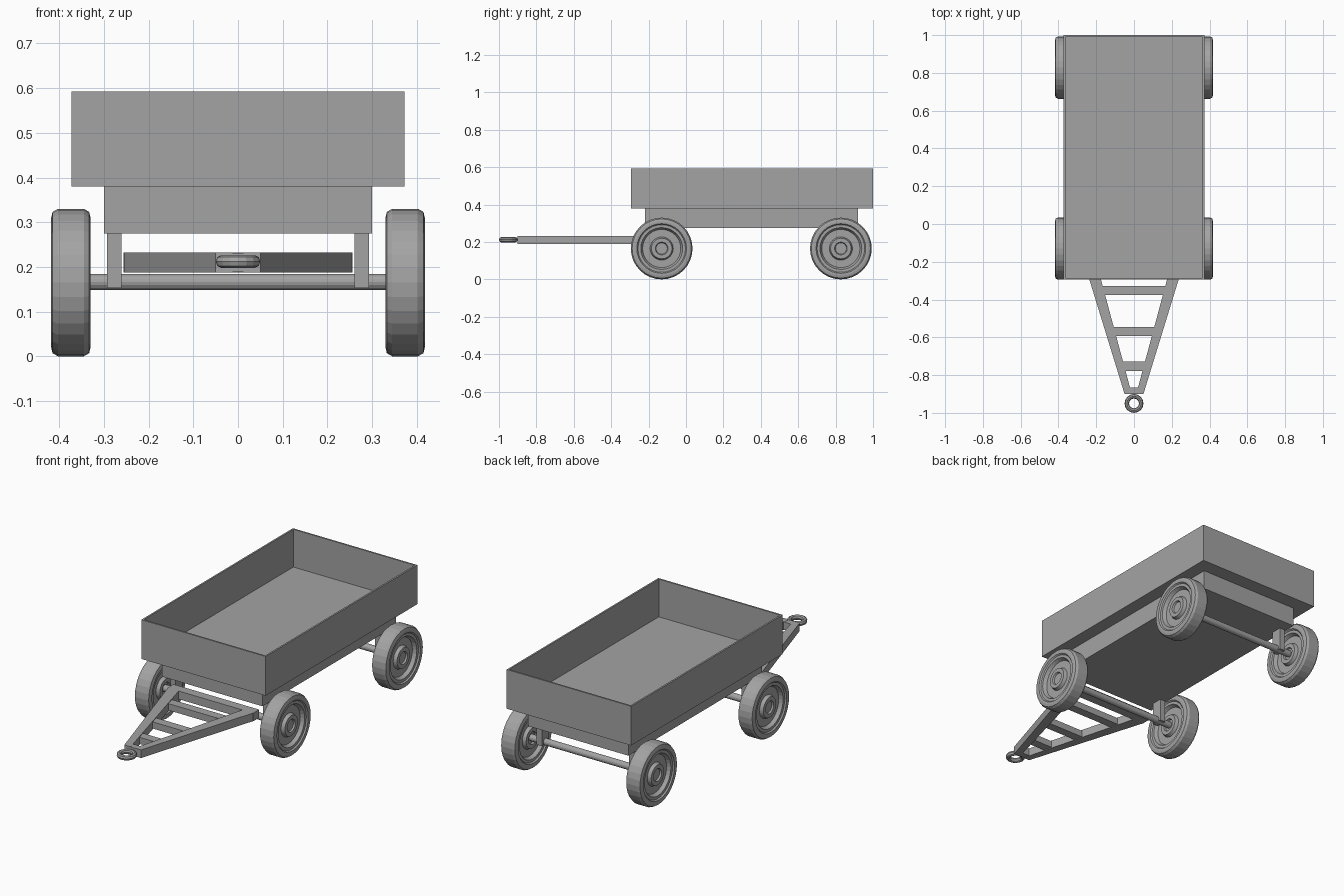
import bpy
import bmesh
from math import pi, cos, sin

if "Cube" in bpy.data.objects:
    bpy.data.objects.remove(bpy.data.objects["Cube"], do_unlink=True)

grey = bpy.data.materials.new("plain grey")
grey.use_nodes = True
colour = (0.37, 0.37, 0.37, 1)
grey.diffuse_color = colour
grey.node_tree.nodes["Principled BSDF"].inputs["Base Color"].default_value = colour


def finish(name, bm):
    bmesh.ops.recalc_face_normals(bm, faces=bm.faces[:])
    mesh = bpy.data.meshes.new(name)
    bm.to_mesh(mesh)
    bm.free()
    mesh.materials.append(grey)
    obj = bpy.data.objects.new(name, mesh)
    bpy.context.collection.objects.link(obj)
    return obj


def prism(name, outline, z0, z1):
    """Upright solid over an xy outline."""
    bm = bmesh.new()
    base = bm.faces.new([bm.verts.new((x, y, z0)) for x, y in outline])
    top = bmesh.ops.extrude_face_region(bm, geom=[base], use_keep_orig=True)["geom"]
    for v in top:
        if isinstance(v, bmesh.types.BMVert):
            v.co.z = z1
    return finish(name, bm)


def box(name, x0, x1, y0, y1, z0, z1):
    return prism(name, [(x0, y0), (x1, y0), (x1, y1), (x0, y1)], z0, z1)


def lathe(name, profile, centre, steps, axis, closed=False):
    """Turn (along, radius) points about the x or z axis."""
    bm = bmesh.new()
    rings = []
    for i in range(steps):
        a = 2 * pi * i / steps
        ring = []
        for along, r in profile:
            c, s = r * cos(a), r * sin(a)
            co = (along, c, s) if axis == "x" else (c, s, along)
            ring.append(bm.verts.new(co))
        rings.append(ring)
    n = len(profile)
    for i in range(steps):
        a, b = rings[i], rings[(i + 1) % steps]
        for j in range(n if closed else n - 1):
            k = (j + 1) % n
            bm.faces.new((a[j], a[k], b[k], b[j]))
    if not closed:
        bm.faces.new([r[0] for r in rings])
        bm.faces.new([r[-1] for r in rings])
    obj = finish(name, bm)
    obj.location = centre
    return obj


# Open cargo tray: a box whose top is inset and sunk to the floor
tray = box("cargo_tray", -0.372, 0.372, -0.295, 1.0, 0.38, 0.592)
bm = bmesh.new()
bm.from_mesh(tray.data)
bm.faces.ensure_lookup_table()
lid = max(bm.faces, key=lambda f: f.calc_center_median().z)
bmesh.ops.inset_region(bm, faces=[lid], thickness=0.013)
floor = bmesh.ops.extrude_face_region(bm, geom=[lid])["geom"]
for v in floor:
    if isinstance(v, bmesh.types.BMVert):
        v.co.z = 0.388
bmesh.ops.delete(bm, geom=[lid], context="FACES_ONLY")
bmesh.ops.recalc_face_normals(bm, faces=bm.faces[:])
bm.to_mesh(tray.data)
bm.free()

# Chassis under the tray
box("chassis", -0.3, 0.3, -0.22, 0.92, 0.275, 0.381)

# Wheel section from its middle plane outward: tread, sidewall, dished rim, hub
half = [(0.029, 0.165), (0.041, 0.158), (0.044, 0.145), (0.044, 0.133),
        (0.037, 0.127), (0.037, 0.112), (0.018, 0.102), (0.018, 0.062),
        (0.036, 0.055), (0.036, 0.034), (0.027, 0.03)]
wheel = [(-x, r) for x, r in reversed(half)] + half

# Running gear, repeated front and rear
for end, y in (("front", -0.13), ("rear", 0.828)):
    lathe(end + "_axle", [(-0.36, 0.018), (0.36, 0.018)], (0, y, 0.166), 16, "x")
    for side, s in (("left", 1), ("right", -1)):
        lathe(f"{end}_{side}_wheel", wheel, (s * 0.374, y, 0.165), 32, "x")
        x0, x1 = sorted((s * 0.261, s * 0.293))
        box(f"{end}_{side}_axle_bracket", x0, x1, y - 0.03, y + 0.03, 0.153, 0.28)

# Tapering drawbar frame with cross bars
for side, s in (("left", 1), ("right", -1)):
    arm = [(0.012, -0.9), (0.05, -0.9), (0.256, -0.23), (0.192, -0.23)]
    prism(side + "_drawbar_arm", [(s * x, y) for x, y in arm], 0.188, 0.232)
prism("drawbar_nose", [(-0.049, -0.9), (0.049, -0.9), (0.058, -0.865), (-0.058, -0.865)],
      0.189, 0.231)
for name, y, x in (("rear", -0.352, 0.17), ("middle", -0.57, 0.11), ("front", -0.753, 0.065)):
    box(name + "_cross_bar", -x, x, y - 0.024, y + 0.024, 0.192, 0.228)
box("drawbar_beam", -0.256, 0.256, -0.235, -0.185, 0.188, 0.232)

# Towing eye
eye = [(0.014 * sin(2 * pi * i / 8), 0.038 + 0.012 * cos(2 * pi * i / 8)) for i in range(8)]
lathe("towing_eye", eye, (0, -0.95, 0.212), 16, "z", closed=True)
